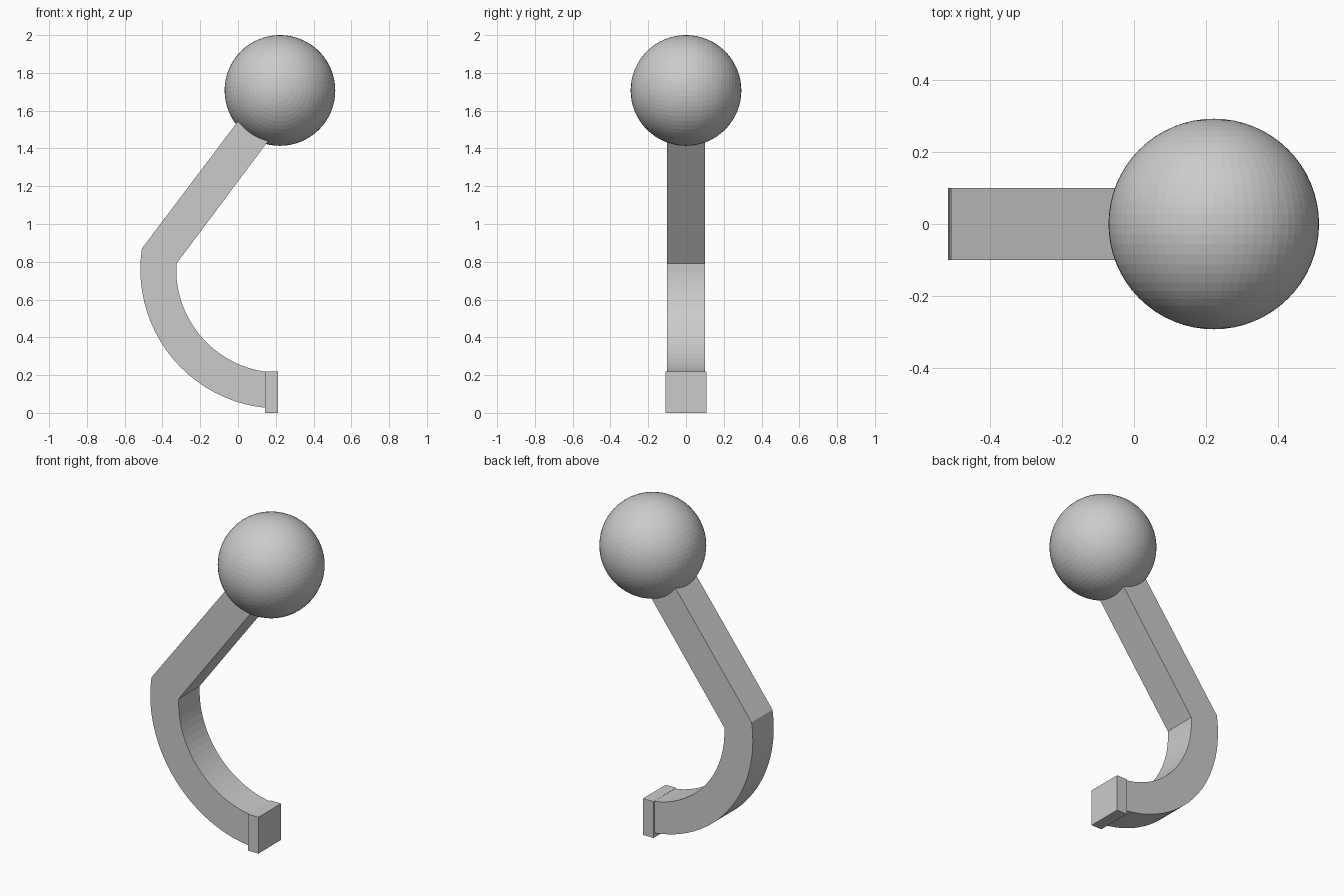
import bpy, bmesh
from math import sin, cos, radians, pi
from mathutils import Matrix

if "Cube" in bpy.data.objects:
    bpy.data.objects.remove(bpy.data.objects["Cube"])


def add_object(name, bm):
    bmesh.ops.recalc_face_normals(bm, faces=bm.faces)
    mesh = bpy.data.meshes.new(name)
    bm.to_mesh(mesh)
    bm.free()
    obj = bpy.data.objects.new(name, mesh)
    bpy.context.collection.objects.link(obj)
    return obj


# Ball, poles along the y axis
bm = bmesh.new()
bmesh.ops.create_uvsphere(
    bm, u_segments=64, v_segments=32, radius=0.293,
    matrix=Matrix.Translation((0.222, 0, 1.707)) @ Matrix.Rotation(pi / 2, 4, 'X'))
add_object("ball", bm)

# Hooked arm: (outer, inner) point pairs, straight shank then curved hook
CX, CZ, R_OUT, R_IN, STEPS, HALF = 0.22, 0.76, 0.737, 0.547, 22, 0.1
pairs = [((0.066, 1.632), (0.221, 1.521))]
for i in range(STEPS + 1):
    t = i / STEPS
    a_out = radians(171.4 + (268.5 - 171.4) * t)
    a_in = radians(176.9 + (268.5 - 176.9) * t)
    pairs.append(((CX + R_OUT * cos(a_out), CZ + R_OUT * sin(a_out)),
                  (CX + R_IN * cos(a_in), CZ + R_IN * sin(a_in))))

bm = bmesh.new()
rings = []
for o, n in pairs:
    rings.append([bm.verts.new((p[0], y, p[1]))
                  for p, y in ((o, -HALF), (n, -HALF), (n, HALF), (o, HALF))])
for a, b in zip(rings, rings[1:]):
    for k in range(4):
        m = (k + 1) % 4
        bm.faces.new((a[k], a[m], b[m], b[k]))
bm.faces.new(rings[0])
bm.faces.new(rings[-1])
add_object("hooked_arm", bm)

# End block on the tip of the hook
bm = bmesh.new()
bmesh.ops.create_cube(
    bm, size=1,
    matrix=Matrix.Translation((0.177, 0, 0.11)) @ Matrix.Diagonal((0.07, 0.217, 0.22, 1)))
add_object("end_block", bm)
